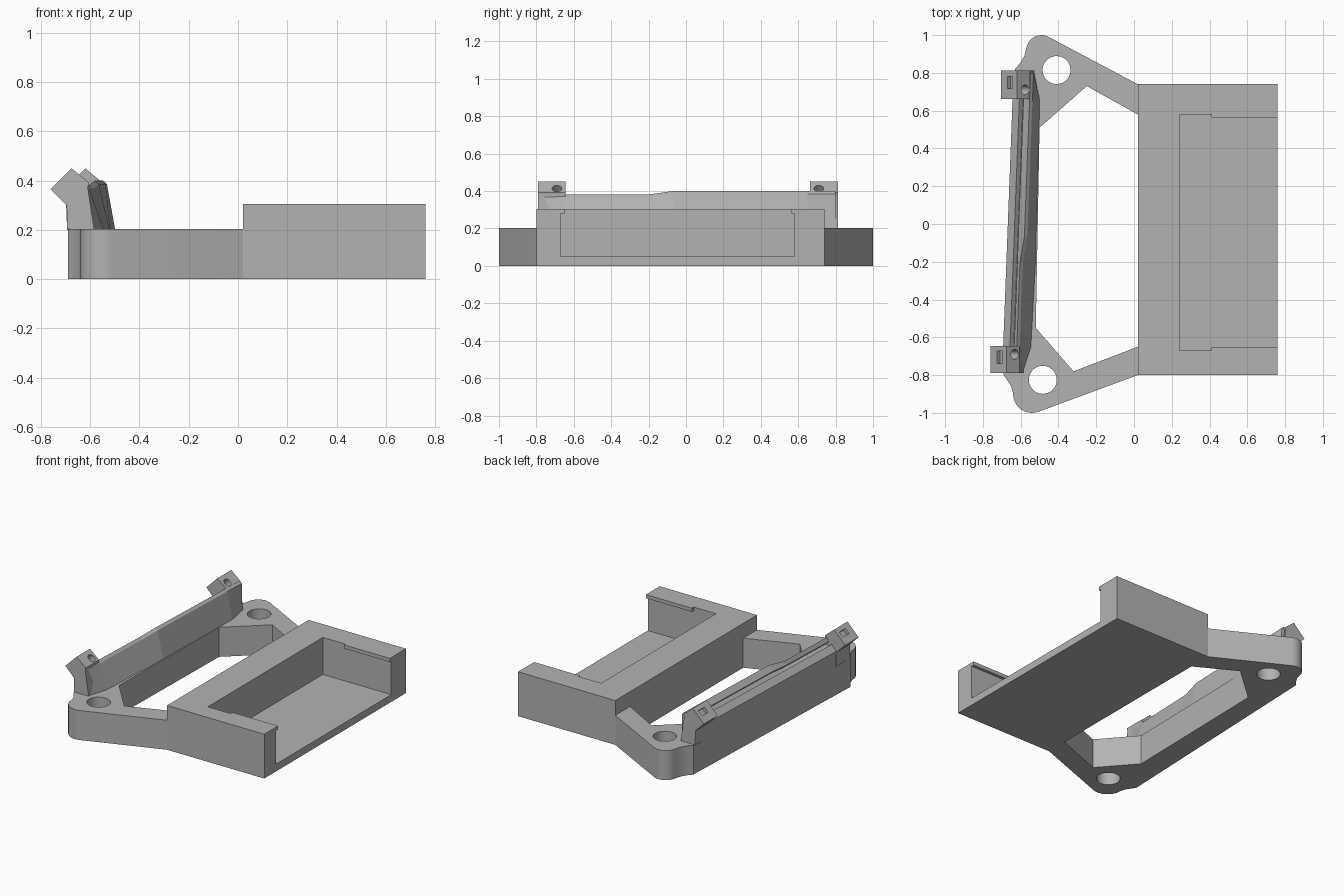
import bpy, bmesh, math
from mathutils import Vector

cube = bpy.data.objects.get("Cube")
if cube:
    bpy.data.objects.remove(cube, do_unlink=True)

GREY = bpy.data.materials.new("plain grey")
GREY.use_nodes = True
GREY.diffuse_color = (0.45, 0.45, 0.45, 1)
GREY.node_tree.nodes["Principled BSDF"].inputs["Base Color"].default_value = GREY.diffuse_color
SHEAR = 0.038  # the mount rail runs slightly off the y axis


def finish(name, bm):
    bmesh.ops.recalc_face_normals(bm, faces=bm.faces)
    mesh = bpy.data.meshes.new(name)
    bm.to_mesh(mesh)
    bm.free()
    mesh.materials.append(GREY)
    obj = bpy.data.objects.new(name, mesh)
    bpy.context.collection.objects.link(obj)
    return obj


def loft(name, sections):
    """Skin matching rings of points and cap both ends."""
    bm = bmesh.new()
    rings = [[bm.verts.new(p) for p in ring] for ring in sections]
    n = len(rings[0])
    for a, b in zip(rings, rings[1:]):
        for i in range(n):
            j = (i + 1) % n
            bm.faces.new((a[i], a[j], b[j], b[i]))
    bm.faces.new(rings[0])
    bm.faces.new(rings[-1])
    return finish(name, bm)


def prism(name, outline, z0, z1):
    return loft(name, [[(x, y, z) for x, y in outline] for z in (z0, z1)])


def box(name, x0, x1, y0, y1, z0, z1):
    return prism(name, [(x0, y0), (x1, y0), (x1, y1), (x0, y1)], z0, z1)


def rod(name, centre, axis, radius, depth):
    bm = bmesh.new()
    bmesh.ops.create_cone(bm, cap_ends=True, segments=40, radius1=radius,
                          radius2=radius, depth=depth)
    turn = Vector((0, 0, 1)).rotation_difference(Vector(axis)).to_matrix()
    bmesh.ops.rotate(bm, verts=bm.verts, matrix=turn)
    bmesh.ops.translate(bm, verts=bm.verts, vec=centre)
    return finish(name, bm)


def cut(obj, cutter):
    cutter.hide_render = True
    mod = obj.modifiers.new("cut", 'BOOLEAN')
    mod.operation, mod.solver, mod.object = 'DIFFERENCE', 'EXACT', cutter
    bpy.context.view_layer.objects.active = obj
    bpy.ops.object.modifier_apply(modifier=mod.name)
    bpy.data.objects.remove(cutter, do_unlink=True)


def smooth(obj):
    bpy.ops.object.select_all(action='DESELECT')
    obj.select_set(True)
    bpy.context.view_layer.objects.active = obj
    bpy.ops.object.shade_smooth_by_angle(angle=math.radians(25))


# Tray, open at the +x end, with a small lip along both side walls
tray = box("tray", 0.02, 0.76, -0.80, 0.74, 0, 0.305)
cut(tray, box("cavity", 0.24, 0.9, -0.67, 0.58, 0.05, 0.28))
cut(tray, box("rear_opening", 0.24, 0.41, -0.67, 0.58, 0.2, 0.4))
cut(tray, box("front_opening", 0.4, 0.9, -0.65, 0.565, 0.2, 0.4))


# Frame: two legs with rounded ears joined by a cross bar
def arc(cx, cy, r, a0, a1, n=10):
    steps = [math.radians(a0 + (a1 - a0) * i / n) for i in range(n + 1)]
    return [(cx + r * math.cos(a), cy + r * math.sin(a)) for a in steps]


outline = [(0.02, 0.74)] + arc(-0.49, 0.92, 0.08, 62, 165)
outline += [(-0.58, 0.89), (-0.605, 0.85), (-0.63, 0.82),
            (-0.69, -0.80), (-0.65, -0.86), (-0.642, -0.89)]
outline += arc(-0.54, -0.90, 0.1, 180, 290)
outline += [(0.02, -0.80), (0.02, -0.65), (-0.32, -0.78), (-0.52, -0.55),
            (-0.50, 0.51), (-0.25, 0.73), (0.02, 0.58)]
frame = prism("frame", outline, 0, 0.203)
for x, y in ((-0.41, 0.815), (-0.483, -0.825)):
    cut(frame, rod("ear_hole", (x, y, 0.1), (0, 0, 1), 0.074, 0.6))
smooth(frame)


# Leaning rail with a groove along its sloping upper face
def rail_section(y, foot, drop):
    pts = [(foot, 0.2), (-0.562 - drop, 0.385 - drop), (-0.578 - drop, 0.40 - drop),
           (-0.61, 0.365 - drop / 2), (-0.59, 0.345 - drop / 2),
           (-0.612, 0.323), (-0.632, 0.343), (-0.668, 0.305), (-0.664, 0.2)]
    return [(x + SHEAR * y, y, z) for x, z in pts]


stations = [(-0.78, -0.557, 0.018), (-0.65, -0.52, 0.018), (-0.2, -0.513, 0.018),
            (-0.07, -0.515, 0), (0.65, -0.523, 0), (0.80, -0.557, 0)]
loft("mount_rail", [rail_section(*s) for s in stations])

# Angled screw blocks at both ends of the rail
PROFILE = [(-0.556, 0.2), (-0.582, 0.37), (-0.578, 0.392), (-0.648, 0.45),
           (-0.733, 0.365), (-0.668, 0.30), (-0.666, 0.2)]
for side, y0, y1, hole_y in (("right", -0.79, -0.645, -0.69), ("left", 0.662, 0.812, 0.71)):
    mid = (y0 + y1) / 2
    shift = SHEAR * mid
    block = loft(side + "_screw_block",
                 [[(x + shift, y, z) for x, z in PROFILE] for y in (y0, y1)])
    cut(block, rod("screw_hole", (-0.605 + shift, hole_y, 0.413), (0.64, 0, 0.77), 0.026, 0.12))
    # nut slot across the outer slope
    slot = [(-0.718, 0.42), (-0.69, 0.448), (-0.655, 0.413), (-0.683, 0.385)]
    cut(block, loft("nut_slot", [[(x + shift, y, z) for x, z in slot]
                                 for y in (mid - 0.02, mid + 0.045)]))
    smooth(block)
